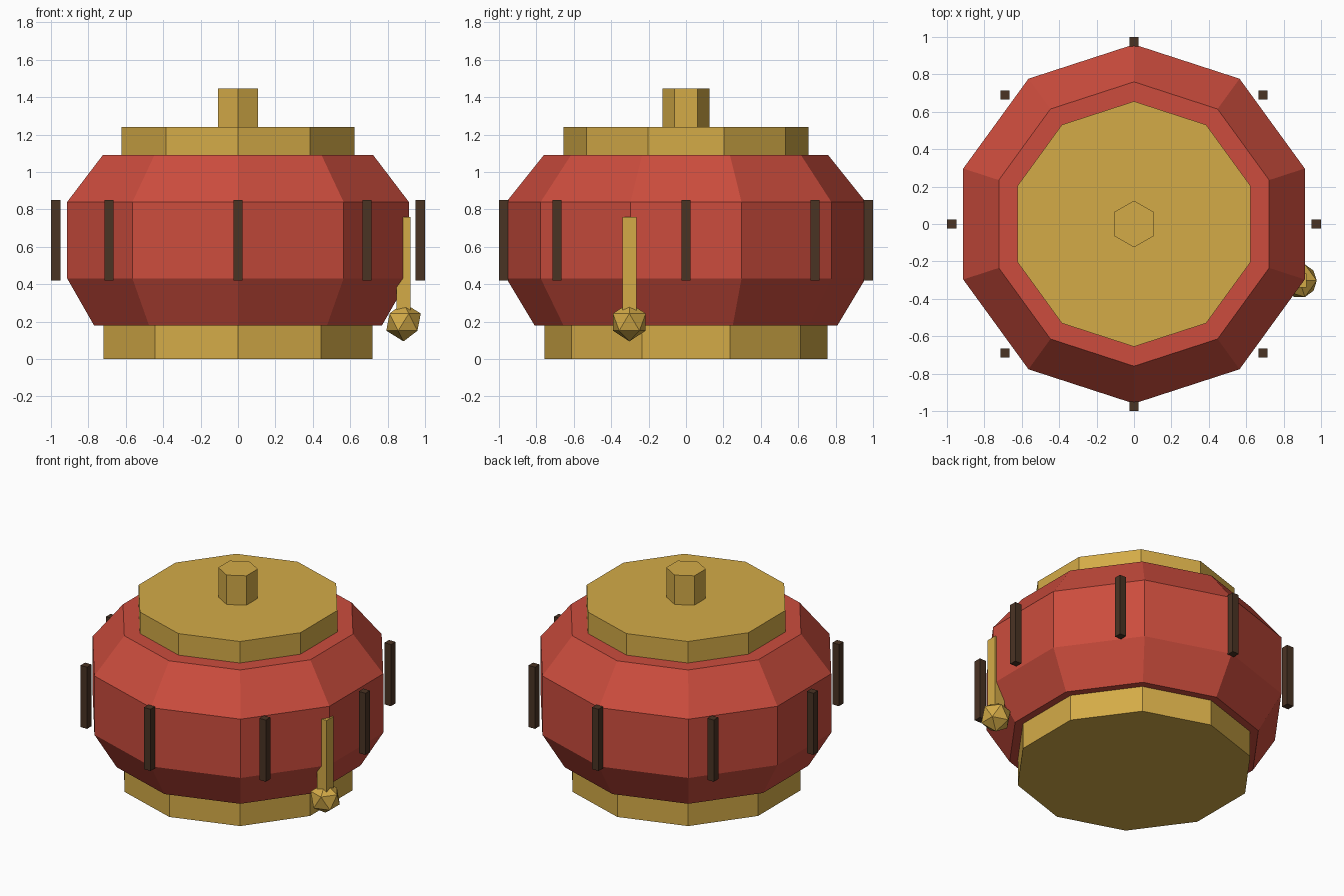
import bpy, bmesh
from math import sin, cos, tau
from mathutils import Matrix, Vector

cube = bpy.data.objects.get("Cube")
if cube:
    bpy.data.objects.remove(cube, do_unlink=True)


def linear(c):
    return c / 12.92 if c <= 0.04045 else ((c + 0.055) / 1.055) ** 2.4


def material(name, *srgb):
    mat = bpy.data.materials.new(name)
    mat.use_nodes = True
    colour = [linear(c) for c in srgb] + [1.0]
    mat.diffuse_color = colour
    mat.node_tree.nodes["Principled BSDF"].inputs["Base Color"].default_value = colour
    return mat


gold = material("gold", 0.83, 0.67, 0.28)
red = material("lacquer red", 0.80, 0.30, 0.24)
brown = material("dark wood", 0.29, 0.20, 0.14)


def finish(bm, name, mat):
    bmesh.ops.recalc_face_normals(bm, faces=bm.faces)
    mesh = bpy.data.meshes.new(name)
    bm.to_mesh(mesh)
    bm.free()
    mesh.materials.append(mat)
    obj = bpy.data.objects.new(name, mesh)
    bpy.context.collection.objects.link(obj)
    return obj


def turned(name, mat, profile, sides):
    """Faceted solid from (radius, height) rings, with a corner on the y axis."""
    bm = bmesh.new()
    rings = [[bm.verts.new((r * sin(tau * i / sides), r * cos(tau * i / sides), z))
              for i in range(sides)] for r, z in profile]
    for low, high in zip(rings, rings[1:]):
        for i in range(sides):
            j = (i + 1) % sides
            bm.faces.new((low[i], low[j], high[j], high[i]))
    bm.faces.new(rings[0])
    bm.faces.new(rings[-1])
    return finish(bm, name, mat)


def box(name, mat, centre, size):
    bm = bmesh.new()
    bmesh.ops.create_cube(bm, size=1, matrix=Matrix.LocRotScale(Vector(centre), None, Vector(size)))
    return finish(bm, name, mat)


# Paper body between two caps
turned("lantern_body", red, [(0.81, 0.18), (0.96, 0.43), (0.96, 0.84), (0.76, 1.09)], 10)
turned("base_cap", gold, [(0.757, 0), (0.757, 0.18)], 10)
turned("top_cap", gold, [(0.656, 1.09), (0.656, 1.24)], 10)
turned("top_knob", gold, [(0.125, 1.24), (0.125, 1.445)], 6)

# Upright ribs, all square to the axes
for i in range(8):
    a = tau * i / 8
    box(f"rib_{i + 1}", brown, (0.975 * cos(a), 0.975 * sin(a), 0.635), (0.05, 0.05, 0.43))

# Hanging tassel with a faceted bead
box("tassel_cord", gold, (0.885, -0.303, 0.505), (0.075, 0.075, 0.51))
bm = bmesh.new()
bmesh.ops.create_icosphere(bm, subdivisions=1, radius=0.103,
                           matrix=Matrix.Translation((0.885, -0.303, 0.197)))
finish(bm, "tassel_bead", gold)
